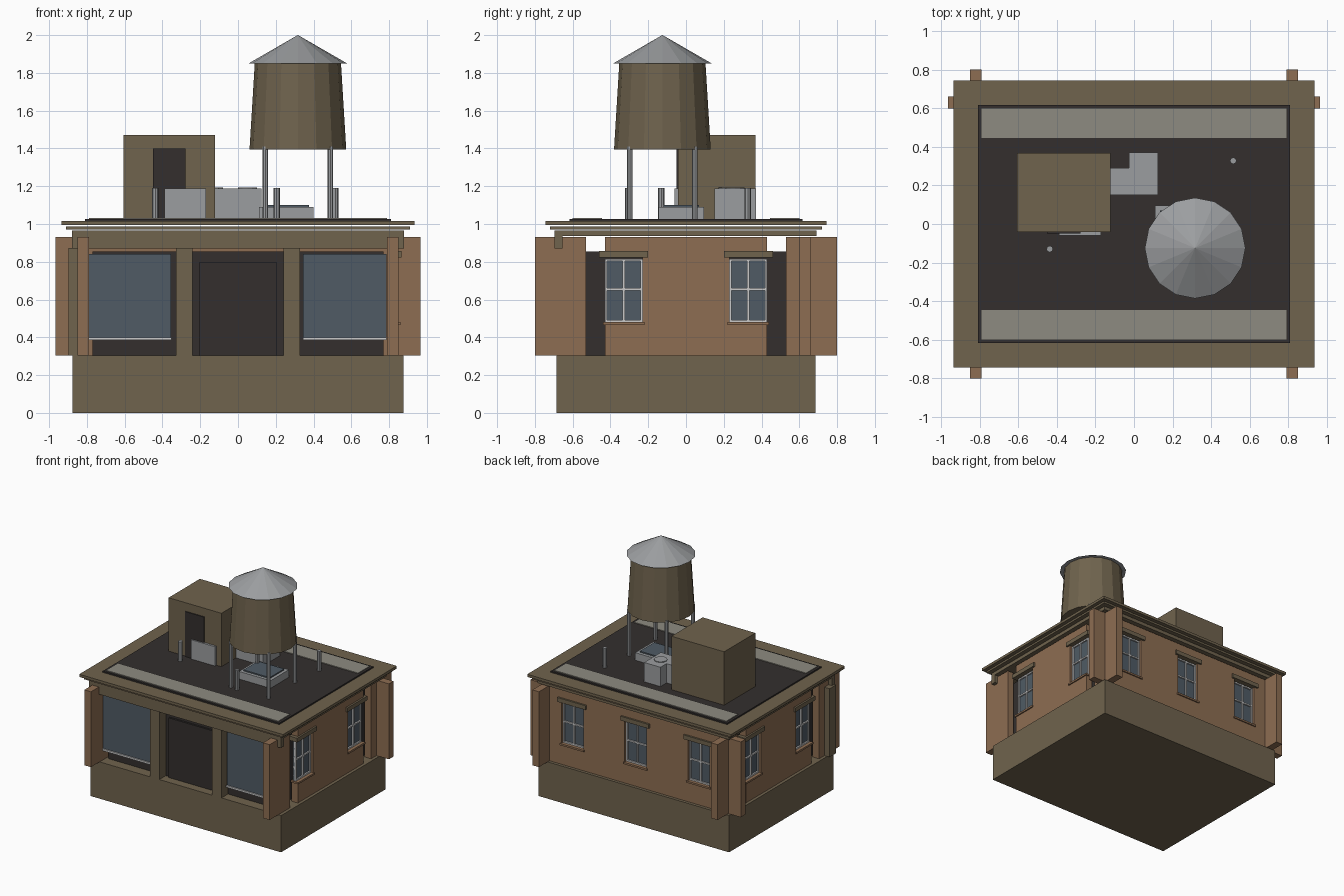
import bpy
from math import pi, cos, sin

if "Cube" in bpy.data.objects:
    bpy.data.objects.remove(bpy.data.objects["Cube"])


def material(name, rgb):
    m = bpy.data.materials.new(name)
    m.diffuse_color = (*rgb, 1)
    m.use_nodes = True
    m.node_tree.nodes["Principled BSDF"].inputs["Base Color"].default_value = m.diffuse_color
    return m


TAN = material("tan_stone", (0.16, 0.125, 0.075))
BRICK = material("brown_brick", (0.27, 0.155, 0.085))
DARK = material("dark", (0.033, 0.028, 0.027))
GLASS = material("glass", (0.08, 0.105, 0.13))
STRIP = material("roof_strip", (0.27, 0.26, 0.22))
WHITE = material("white_trim", (0.65, 0.65, 0.62))
METAL = material("metal", (0.33, 0.34, 0.35))


def mesh(name, verts, faces, mat):
    me = bpy.data.meshes.new(name)
    me.from_pydata(verts, [], faces)
    me.materials.append(mat)
    ob = bpy.data.objects.new(name, me)
    bpy.context.collection.objects.link(ob)
    return ob


def box(name, xs, ys, zs, mat):
    (x0, x1), (y0, y1), (z0, z1) = sorted(xs), sorted(ys), zs
    v = [(x, y, z) for z in (z0, z1) for x, y in ((x0, y0), (x1, y0), (x1, y1), (x0, y1))]
    f = [(3, 2, 1, 0), (4, 5, 6, 7), (0, 1, 5, 4), (1, 2, 6, 5), (2, 3, 7, 6), (3, 0, 4, 7)]
    return mesh(name, v, f, mat)


def drum(name, x, y, z0, z1, r0, r1, n, mat):
    v = [(x + r * cos(2 * pi * i / n), y + r * sin(2 * pi * i / n), z)
         for r, z in ((r0, z0), (r1, z1)) for i in range(n)]
    f = [(i, (i + 1) % n, n + (i + 1) % n, n + i) for i in range(n)]
    return mesh(name, v, f + [tuple(range(n))[::-1], tuple(range(n, 2 * n))], mat)


def panel(name, side, u, d, z, mat):
    """Box on a wall: u runs along the wall, d is the distance out from the centre."""
    if side == "back":
        return box(f"back_{name}", u, d, z, mat)
    s = 1 if side == "right" else -1
    return box(f"{side}_{name}", (s * d[0], s * d[1]), u, z, mat)


def window(side, c, d):
    """Sash window with brick below and above, in a wall whose inner face is at d."""
    w, wall = 0.1, (d, d + 0.06)
    z0, z1, zm, t = 0.48, 0.815, 0.655, 0.006
    panel("wall_below_window", side, (c - w, c + w), wall, (0.305, 0.47), BRICK)
    panel("wall_above_window", side, (c - w, c + w), wall, (0.855, 0.93), BRICK)
    panel("window_sill", side, (c - w - 0.01, c + w + 0.01), (d, d + 0.07), (0.465, 0.48), BRICK)
    panel("window_lintel", side, (c - 0.13, c + 0.13), (d, d + 0.075), (0.822, 0.857), TAN)
    panel("window_glass", side, (c - w, c + w), (d + 0.02, d + 0.03), (z0, z1), GLASS)
    trim = (d + 0.015, d + 0.042)
    for u in (c - w + t, c, c + w - t):
        panel("window_stile", side, (u - t, u + t), trim, (z0, z1), WHITE)
    for z in (z0 + t, zm, z1 - t):
        panel("window_rail", side, (c - w, c + w), trim, (z - t, z + t), WHITE)


# Plinth and dark interior
box("plinth", (-0.875, 0.875), (-0.685, 0.685), (0, 0.305), TAN)
box("interior_core", (-0.77, 0.77), (-0.6, 0.58), (0.3, 0.855), DARK)

# Side walls
for side in ("left", "right"):
    for u in ((-0.8, -0.53), (-0.23, 0.23), (0.53, 0.8)):
        panel("wall_pier", side, u, (0.79, 0.85), (0.305, 0.93), BRICK)
    for c in (-0.33, 0.33):
        window(side, c, 0.79)

# Back wall
for u in ((-0.965, -0.68), (-0.48, -0.1), (0.1, 0.48), (0.68, 0.965)):
    panel("wall_pier", "back", u, (0.6, 0.66), (0.305, 0.93), BRICK)
for c in (-0.58, 0, 0.58):
    window("back", c, 0.6)

# Shop front
for x in (-0.855, -0.285, 0.285):
    box("front_column", (x - 0.043, x + 0.043), (-0.685, -0.6), (0.305, 0.872), TAN)
for x in (-0.575, 0.565):
    box("shop_window", (x - 0.22, x + 0.22), (-0.64, -0.62), (0.4, 0.84), GLASS)
    box("shop_window_sill", (x - 0.222, x + 0.222), (-0.65, -0.615), (0.385, 0.4), WHITE)
box("front_door", (-0.205, 0.205), (-0.615, -0.595), (0.305, 0.8), DARK)
box("front_beam", (-0.88, 0.88), (-0.695, -0.655), (0.87, 0.965), TAN)

# Stepped cornice and roof
for x, y, z0, z1 in ((0.88, 0.69, 0.937, 0.966), (0.91, 0.72, 0.972, 0.988),
                     (0.935, 0.745, 0.994, 1.016)):
    box("cornice_step", (-x, x), (-y, y), (z0, z1), TAN)
box("roof_deck", (-0.81, 0.81), (-0.617, 0.617), (1.01, 1.027), DARK)
for s in (-1, 1):
    box("roof_strip", (-0.79, 0.79), (s * 0.445, s * 0.6), (1.02, 1.033), STRIP)

# Stair hut
box("stair_hut", (-0.607, -0.123), (-0.042, 0.367), (1.02, 1.47), TAN)
box("stair_hut_door", (-0.45, -0.277), (-0.05, -0.035), (1.02, 1.4), DARK)

# Cooling units with fans
for x, y, w, d in ((-0.28, 0.01, 0.22, 0.14), (0.05, 0.26, 0.15, 0.22), (-0.13, 0.22, 0.22, 0.14)):
    box("cooling_unit", (x - w / 2, x + w / 2), (y - d / 2, y + d / 2), (1.02, 1.187), METAL)
    drum("cooling_fan", x, y, 1.18, 1.193, 0.05, 0.05, 12, METAL)

# Vent pipes
for x, y in ((-0.437, -0.13), (0.205, -0.305), (0.515, 0.328)):
    drum("vent_pipe", x, y, 1.02, 1.19, 0.017, 0.017, 8, METAL)

# Skylight
box("skylight_curb", (0.11, 0.4), (-0.145, 0.095), (1.02, 1.09), METAL)
box("skylight_glass", (0.135, 0.375), (-0.12, 0.07), (1.085, 1.1), GLASS)

# Water tank
tx, ty = 0.317, -0.125
for sx in (-1, 1):
    for sy in (-1, 1):
        drum("tank_leg", tx + sx * 0.172, ty + sy * 0.172, 1.02, 1.41, 0.015, 0.015, 8, METAL)
drum("tank_barrel", tx, ty, 1.395, 1.855, 0.256, 0.228, 16, TAN)
drum("tank_roof", tx, ty, 1.85, 2.0, 0.261, 0.001, 16, METAL)
